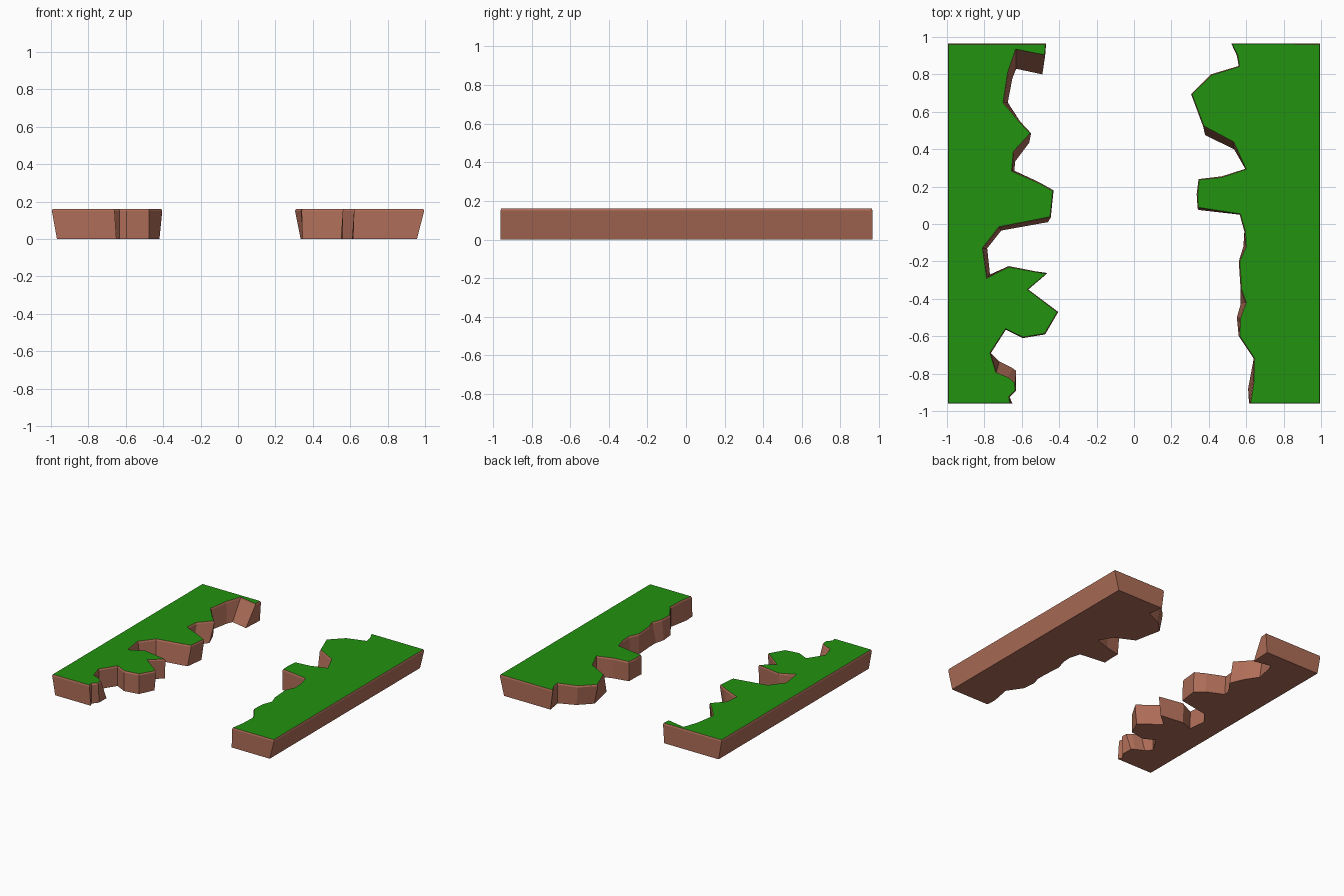
import bpy, bmesh

def material(name, rgb):
    m = bpy.data.materials.new(name)
    m.diffuse_color = (*rgb, 1)
    return m

GRASS = material("grass green", (0.016, 0.29, 0.005))
EARTH = material("earth brown", (0.43, 0.155, 0.098))

# Ragged water edges of each bank, from back to front
left_edge = [(-.47, .965), (-.475, .90), (-.63, .93), (-.67, .81), (-.695, .65), (-.61, .55),
             (-.55, .485), (-.64, .385), (-.65, .285), (-.51, .225), (-.43, .18), (-.445, .035),
             (-.72, -.02), (-.805, -.13), (-.785, -.285), (-.67, -.225), (-.465, -.265),
             (-.565, -.35), (-.405, -.47), (-.475, -.59), (-.595, -.61), (-.685, -.565),
             (-.765, -.69), (-.735, -.79), (-.67, -.815), (-.635, -.845), (-.63, -.89),
             (-.665, -.925), (-.66, -.96)]
right_edge = [(.52, .965), (.55, .90), (.56, .845), (.41, .80), (.305, .695), (.37, .52),
              (.53, .435), (.595, .295), (.47, .255), (.345, .24), (.335, .16), (.34, .085),
              (.565, .05), (.59, -.04), (.595, -.12), (.56, -.20), (.57, -.35), (.595, -.42),
              (.565, -.50), (.56, -.60), (.64, -.72), (.635, -.85), (.62, -.96)]

# How far the foot of the wall wanders from the rim: edge index -> (dx, dy)
left_foot = {0: (-.01, 0), 1: (-.015, -.10), 2: (.0, -.10), 3: (.02, -.03), 4: (.02, 0),
             6: (-.01, -.05), 7: (.005, -.05), 8: (.01, 0), 10: (-.01, -.02), 11: (-.015, -.025),
             12: (.01, -.015), 13: (.02, 0), 14: (.015, .015), 15: (0, -.01), 16: (-.01, .005),
             17: (-.015, 0), 18: (-.015, 0), 23: (.015, .055), 24: (.02, .045),
             25: (.005, .06), 26: (.0, .01), 28: (.01, 0)}
right_foot = {0: (.02, 0), 3: (.02, -.01), 4: (.03, 0), 5: (.01, -.045), 6: (.005, -.035),
              9: (.005, -.01), 10: (.015, 0), 11: (.005, -.01), 14: (-.01, 0), 17: (-.025, -.01),
              18: (-.015, 0), 21: (-.025, -.03), 22: (-.005, 0)}

def bank(name, edge, foot, side, outer_foot):
    """Loft an earth wall from foot to rim, then inset a grass top."""
    n = len(edge)
    rim = edge + [(side * .995, -.96), (side * .995, .965)]
    low = [(x + foot.get(i, (0, 0))[0], y + foot.get(i, (0, 0))[1]) for i, (x, y) in enumerate(edge)]
    low += [(side * outer_foot, -.96), (side * outer_foot, .965)]
    bm = bmesh.new()
    a = [bm.verts.new((x, y, 0)) for x, y in low]
    b = [bm.verts.new((x, y, .15)) for x, y in rim]
    for i in range(n + 2):
        j = (i + 1) % (n + 2)
        bm.faces.new((a[i], a[j], b[j], b[i])).material_index = 1
    bm.faces.new(a).material_index = 1
    top = bm.faces.new(b)
    bmesh.ops.recalc_face_normals(bm, faces=bm.faces[:])
    lip = bmesh.ops.inset_region(bm, faces=[top], thickness=.006, use_even_offset=False)
    for f in lip["faces"]:
        f.material_index = 1
    for v in top.verts:
        v.co.z = .162
    top.material_index = 0
    me = bpy.data.meshes.new(name)
    bm.to_mesh(me)
    bm.free()
    me.materials.append(GRASS)
    me.materials.append(EARTH)
    ob = bpy.data.objects.new(name, me)
    bpy.context.collection.objects.link(ob)

bank("left_river_bank", left_edge, left_foot, -1, .968)
bank("right_river_bank", right_edge, right_foot, 1, .957)
